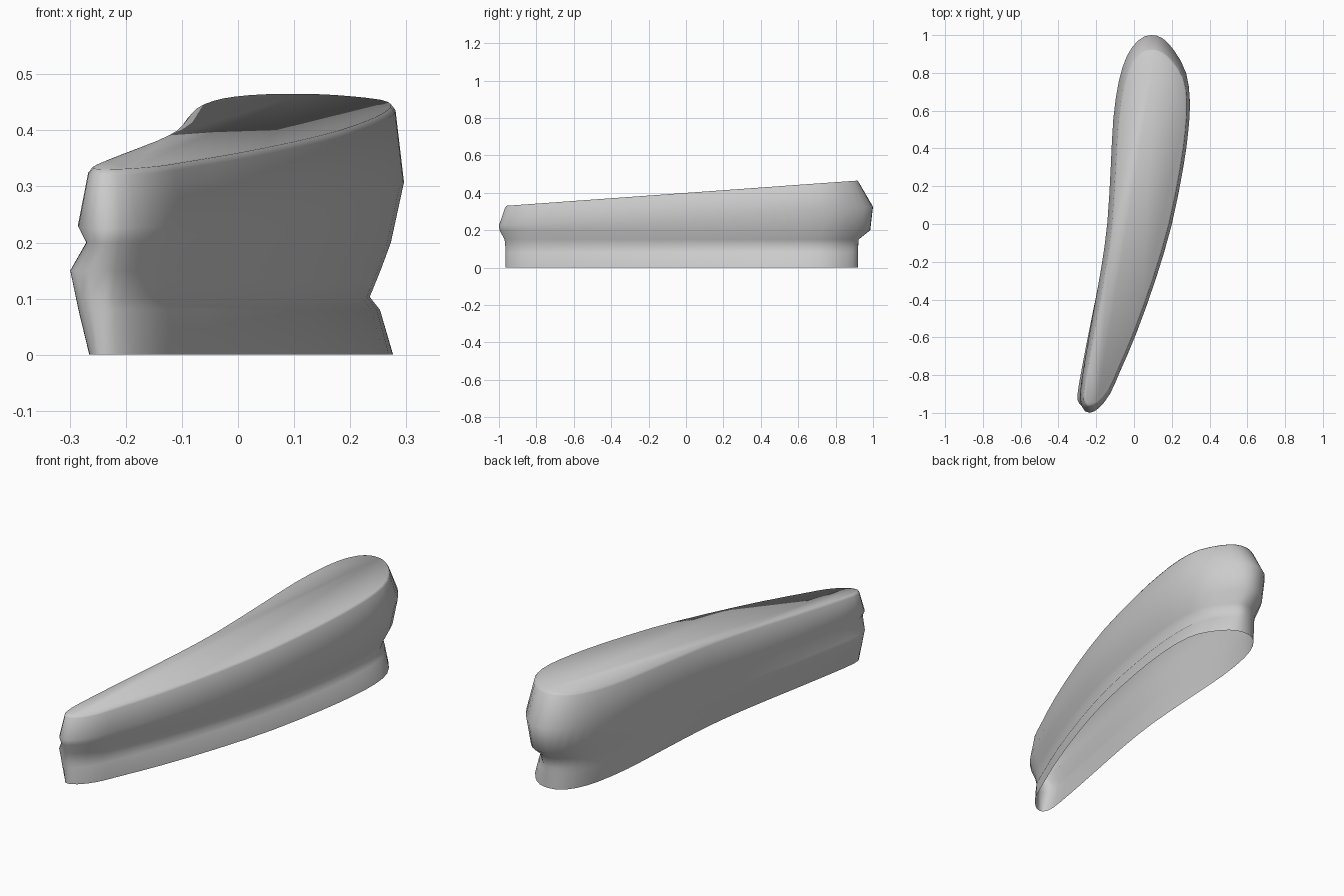
import bpy, bmesh
from mathutils import Vector

if "Cube" in bpy.data.objects:
    bpy.data.objects.remove(bpy.data.objects["Cube"])

# Plan outline of the sloping top, counter-clockwise from the back tip
OUTLINE = [(0.09, 0.92), (0.04, 0.905), (-0.01, 0.85), (-0.05, 0.74), (-0.08, 0.55),
           (-0.095, 0.3), (-0.115, 0.0), (-0.15, -0.25), (-0.2, -0.52), (-0.242, -0.75),
           (-0.265, -0.9), (-0.258, -0.95), (-0.235, -0.965), (-0.19, -0.945), (-0.135, -0.88),
           (-0.085, -0.77), (0.0, -0.57), (0.1, -0.29), (0.185, 0.0), (0.245, 0.3),
           (0.272, 0.5), (0.279, 0.65), (0.26, 0.77), (0.2, 0.865), (0.145, 0.91)]

# Levels: z front, z back, then outward offsets:
# left front, left back, right front, right back, front tip, back tip
LEVELS = [
    (0.000, 0.000, 0.000, 0.000, -0.006, -0.002, 0.000, 0.000),
    (0.080, 0.080, 0.020, 0.004, -0.014, -0.028, 0.000, 0.000),
    (0.103, 0.103, 0.025, 0.002, -0.024, -0.048, 0.000, 0.000),
    (0.150, 0.150, 0.035, 0.010, -0.008, -0.028, 0.005, 0.003),
    (0.200, 0.200, 0.005, 0.020, 0.002, -0.008, 0.032, 0.065),
    (0.225, 0.325, 0.020, 0.032, 0.010, 0.018, 0.035, 0.080),
    (0.317, 0.461, 0.002, 0.003, 0.000, 0.002, 0.003, 0.004),
    (0.3275, 0.471, -0.006, -0.006, -0.006, -0.006, -0.006, -0.003),
]


def smooth_loop(pts, steps):
    """Closed Catmull-Rom curve through the points."""
    p = [Vector(q) for q in pts]
    n = len(p)
    out = []
    for i in range(n):
        a, b, c, d = p[i - 1], p[i], p[(i + 1) % n], p[(i + 2) % n]
        for s in range(steps):
            t = s / steps
            out.append(0.5 * (2 * b + (c - a) * t + (2 * a - 5 * b + 4 * c - d) * t * t
                              + (3 * b - a - 3 * c + d) * t ** 3))
    return out


loop = smooth_loop(OUTLINE, 2)
count = len(loop)
normals = []
for i in range(count):
    d = (loop[(i + 1) % count] - loop[i - 1]).normalized()
    normals.append(Vector((d.y, -d.x)))
if normals[0].y < 0:  # make the offsets point outwards
    normals = [-n for n in normals]

# Loft the levels into the body; the underside stays open
bm = bmesh.new()
rings = []
for zf, zb, lf, lb, rf, rb, front, back in LEVELS:
    ring = []
    for p, n in zip(loop, normals):
        t = (p.y + 0.965) / 1.885
        side = lf + (lb - lf) * t if n.x < 0 else rf + (rb - rf) * t
        x = p.x + n.x * side
        y = p.y + n.y * (front if n.y < 0 else back)
        ring.append(bm.verts.new((x, y, zf + (zb - zf) * (y + 1) / 2)))
    rings.append(ring)
for lower, upper in zip(rings, rings[1:]):
    for i in range(count):
        j = (i + 1) % count
        bm.faces.new((lower[i], lower[j], upper[j], upper[i]))
top = bm.faces.new(rings[-1])
bmesh.ops.recalc_face_normals(bm, faces=bm.faces)
if top.normal.z < 0:
    bmesh.ops.reverse_faces(bm, faces=bm.faces)

mesh = bpy.data.meshes.new("curved_body")
bm.to_mesh(mesh)
bm.free()
body = bpy.data.objects.new("curved_body", mesh)
bpy.context.collection.objects.link(body)
bpy.context.view_layer.objects.active = body
body.select_set(True)
bpy.ops.object.shade_smooth_by_angle(angle=1.1)
